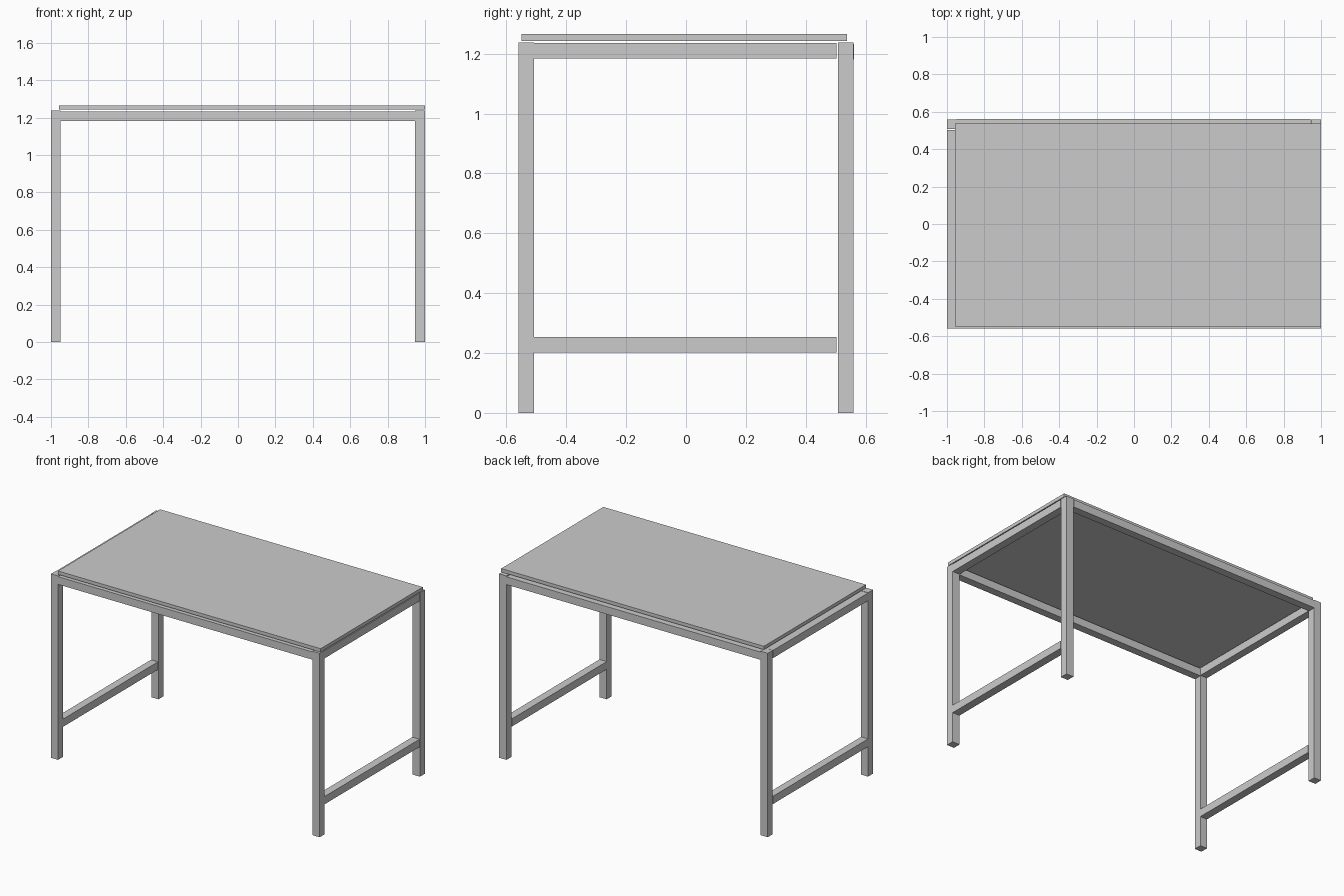
import bpy

if "Cube" in bpy.data.objects:
    bpy.data.objects.remove(bpy.data.objects["Cube"])

def box(name, x, y, z):
    """Axis-aligned box from (min, max) ranges."""
    bpy.ops.mesh.primitive_cube_add(size=1, location=[(a + b) / 2 for a, b in (x, y, z)])
    ob = bpy.context.object
    ob.name = name
    ob.scale = [b - a for a, b in (x, y, z)]
    bpy.ops.object.transform_apply(location=False, rotation=False, scale=True)
    return ob

sides_x = {"left": (-1.0, -0.948), "right": (0.946, 1.0)}
sides_y = {"front": (-0.56, -0.508), "back": (0.507, 0.559)}

for sx, xr in sides_x.items():
    # Legs
    for sy, yr in sides_y.items():
        box(f"{sy}_{sx}_leg", xr, yr, (0, 1.238))
    # Side rails stop just short of the back legs
    box(f"{sx}_top_rail", xr, (-0.508, 0.502), (1.184, 1.236))
    box(f"{sx}_stretcher", xr, (-0.508, 0.502), (0.202, 0.254))

# Long aprons
box("front_apron", (-0.948, 0.946), (-0.56, -0.508), (1.181, 1.233))
box("back_apron", (-0.948, 0.944), (0.509, 0.561), (1.181, 1.233))

# Table top, slightly offset from the frame
box("table_top", (-0.956, 1.0), (-0.549, 0.537), (1.242, 1.265))
